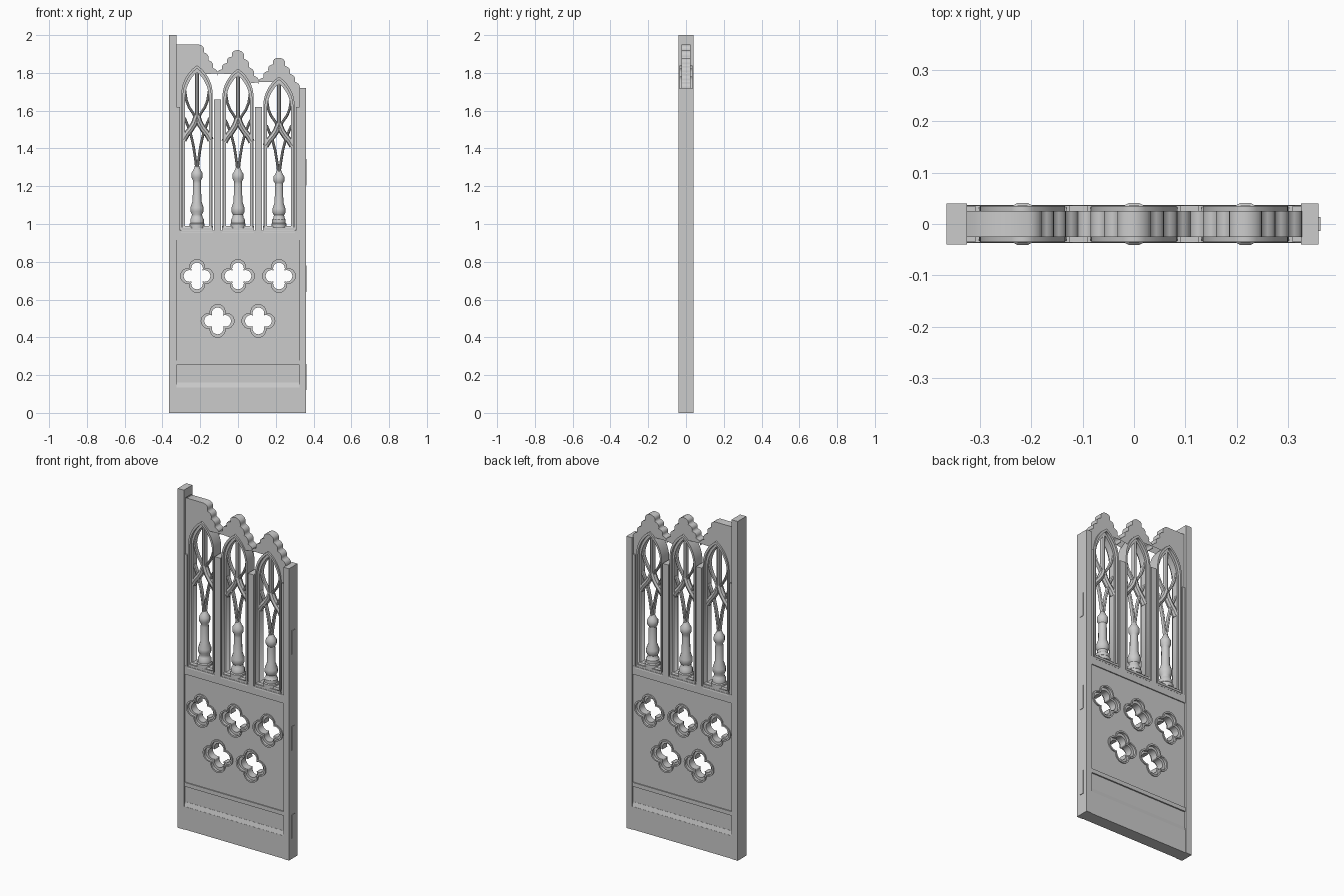
import bpy, bmesh
from math import sin, cos, pi, sqrt, atan2
from mathutils import Matrix

if "Cube" in bpy.data.objects:
    bpy.data.objects.remove(bpy.data.objects["Cube"])


def add(name, mesh, smooth=False):
    obj = bpy.data.objects.new(name, mesh)
    bpy.context.collection.objects.link(obj)
    if smooth:
        bpy.ops.object.select_all(action='DESELECT')
        obj.select_set(True)
        bpy.context.view_layer.objects.active = obj
        bpy.ops.object.shade_smooth_by_angle(angle=0.6)
    return obj


def box(name, x0, x1, y, z0, z1, y_top=None):
    """Box symmetric in y; y_top gives sloping front and back."""
    bm = bmesh.new()
    bmesh.ops.create_cube(bm, size=1)
    for v in bm.verts:
        v.co.x = x0 if v.co.x < 0 else x1
        d = y_top if (y_top is not None and v.co.z > 0) else y
        v.co.y = -d if v.co.y < 0 else d
        v.co.z = z0 if v.co.z < 0 else z1
    me = bpy.data.meshes.new(name)
    bm.to_mesh(me)
    bm.free()
    return add(name, me)


def curve_mesh(name, dims, paths, closed, extrude=0, bevel=0):
    cu = bpy.data.curves.new(name + "_curve", 'CURVE')
    cu.dimensions = dims
    if dims == '2D':
        cu.fill_mode = 'BOTH'
    else:
        cu.use_fill_caps = True
    cu.extrude, cu.bevel_depth, cu.bevel_resolution = extrude, bevel, 2
    for pts in paths:
        s = cu.splines.new('POLY')
        s.points.add(len(pts) - 1)
        for p, (x, z) in zip(s.points, pts):
            p.co = (x, z, 0, 1)
        s.use_cyclic_u = closed
    tmp = bpy.data.objects.new(name + "_tmp", cu)
    bpy.context.collection.objects.link(tmp)
    dg = bpy.context.evaluated_depsgraph_get()
    me = bpy.data.meshes.new_from_object(tmp.evaluated_get(dg))
    bpy.data.objects.remove(tmp)
    me.transform(Matrix.Rotation(pi / 2, 4, 'X'))
    return me


def plate(name, paths, y):
    """Flat plate in the xz plane, first path outline, the rest holes."""
    return add(name, curve_mesh(name, '2D', paths, True, extrude=y))


def ribs(name, paths, r, flat=1.0):
    me = curve_mesh(name, '3D', paths, False, bevel=r)
    me.transform(Matrix.Diagonal((1, flat, 1, 1)))
    return add(name, me, True)


def lathe(name, profile, x, n=12):
    bm = bmesh.new()
    rings = [[bm.verts.new((x + r * cos(2 * pi * (i + .5) / n), r * sin(2 * pi * (i + .5) / n), z))
              for i in range(n)] for r, z in profile]
    for a, b in zip(rings, rings[1:]):
        for i in range(n):
            j = (i + 1) % n
            bm.faces.new((a[i], a[j], b[j], b[i]))
    bm.faces.new(rings[0][::-1])
    bm.faces.new(rings[-1])
    me = bpy.data.meshes.new(name)
    bm.to_mesh(me)
    bm.free()
    return add(name, me, True)


def arch(cx, w, z0, apex, h=0.15, n=9):
    R = (w * w + h * h) / (2 * w)
    half = [(w - R + sqrt(max(0, R * R - (h * i / n) ** 2)), apex - h + h * i / n) for i in range(n)]
    right = [(w, z0)] + half
    return ([(cx + x, z) for x, z in right] + [(cx, apex)]
            + [(cx - x, z) for x, z in reversed(right)])


def quatrefoil(cx, cz, o, r, n=12):
    m = (o + sqrt(2 * r * r - o * o)) / 2
    a = atan2(m, m - o)
    pts = []
    for k in range(4):
        c, s = cos(k * pi / 2), sin(k * pi / 2)
        for i in range(n):
            t = -a + 2 * a * i / n
            x, z = o + r * cos(t), r * sin(t)
            pts.append((cx + x * c - z * s, cz + x * s + z * c))
    return pts


def crest(p, q, bumps=4, amp=0.012):
    """Scalloped edge running left to right from p to q."""
    dx, dz = q[0] - p[0], q[1] - p[1]
    L = sqrt(dx * dx + dz * dz)
    out = []
    for i in range(bumps * 5):
        t = i / (bumps * 5)
        b = amp * abs(sin(pi * bumps * t))
        out.append((p[0] + dx * t - dz / L * b, p[1] + dz * t + dx / L * b))
    return out


# Frame stiles, rails and hinge leaves
box("left_stile", -.365, -.325, .04, 0, 2)
box("right_stile", .325, .36, .04, 0, 1.72)
box("bottom_rail", -.327, .327, .037, 0, .135)
box("lock_rail", -.327, .327, .036, .915, .965)
box("middle_rail", -.327, .327, .036, .253, .277)
for z in (.19, .71, 1.275):
    box("hinge_leaf", .358, .363, .014, z - .07, z + .07)

# Low panel with base moulding
box("low_panel", -.327, .327, .028, .13, .26)
box("low_panel_moulding", -.327, .327, .036, .135, .16, .029)

# Main panel pierced by five quatrefoils
foils = [(-.217, .725), (0, .725), (.217, .725), (-.108, .487), (.108, .487)]
rect = [(-.327, .27), (.327, .27), (.327, .92), (-.327, .92)]
plate("main_panel", [rect] + [quatrefoil(x, z, .05, .044) for x, z in foils], .030)
for x, z in foils:
    plate("quatrefoil_rim", [quatrefoil(x, z, .05, .047), quatrefoil(x, z, .047, .040)], .037)
    plate("quatrefoil_inner", [quatrefoil(x, z, .049, .043), quatrefoil(x, z, .04, .031)], .022)

# Upper wall with scalloped gables and three lancet openings
windows = [(-.217, .018), (0, 0), (.217, -.042)]
top = [(-.327, .95), (-.327, 1.95)]
edge = [(-.205, 1.95), (-.11, 1.785), (-.006, 1.92), (.006, 1.92), (.11, 1.74), (.211, 1.88),
        (.223, 1.88), (.327, 1.71)]
for p, q in zip(edge, edge[1:]):
    top += [p] if q[0] - p[0] < .02 else crest(p, q)
top += [edge[-1], (.327, .95)]
plate("window_wall", [top] + [arch(x, .076, .975, 1.81 + d) for x, d in windows], .025)

# Piers between the lights
for x, zt in ((-.1085, 1.66), (.1085, 1.62)):
    box("pier", x - .018, x + .018, .036, .96, zt, .036)
for x0, x1 in ((-.327, -.308), (.308, .327)):
    box("side_pier", x0, x1, .034, .96, 1.62)

# Window rims, sills, columns and tracery
for cx, d in windows:
    def Z(z):
        return z + d * (z - 1) / .8

    def path(pts, s=1):
        return [(cx + s * x, Z(z)) for x, z in pts]

    plate("window_rim", [arch(cx, .083, .968, 1.822 + d, .155), arch(cx, .074, .98, 1.806 + d)], .035)
    plate("window_inner_rim", [arch(cx, .077, .972, 1.812 + d), arch(cx, .064, .985, 1.788 + d, .145)], .019)
    box("sill", cx - .085, cx + .085, .037, .955, .99, .024)

    prof = [(.042, .98), (.042, 1.0), (.037, 1.005), (.037, 1.025), (.03, 1.035), (.028, 1.05),
            (.036, 1.065), (.036, 1.085), (.024, 1.12), (.022, 1.21), (.021, 1.225), (.03, 1.24),
            (.03, 1.265), (.02, 1.28), (.012, 1.30)]
    lathe("column", [(r, Z(z)) for r, z in prof], cx)

    vee = [(.003, 1.29), (.009, 1.34), (.02, 1.41), (.037, 1.48), (.066, 1.55)]
    ribs("branch_ribs", [path(vee, s) for s in (-1, 1)], .007, 2)
    chev = [(.072, 1.435), (.055, 1.465), (.034, 1.49), (.015, 1.52), (0, 1.56)]
    ribs("chevron_arch", [path(chev, s) for s in (-1, 1)], .017, 1.2)
    light = [(.008, 1.55), (.022, 1.575), (.042, 1.605), (.056, 1.64), (.064, 1.69)]
    ribs("light_ribs", [path(light, s) for s in (-1, 1)], .007, 2)
    ribs("mullion", [path([(0, 1.53), (0, 1.80)])], .011, 1.6)
